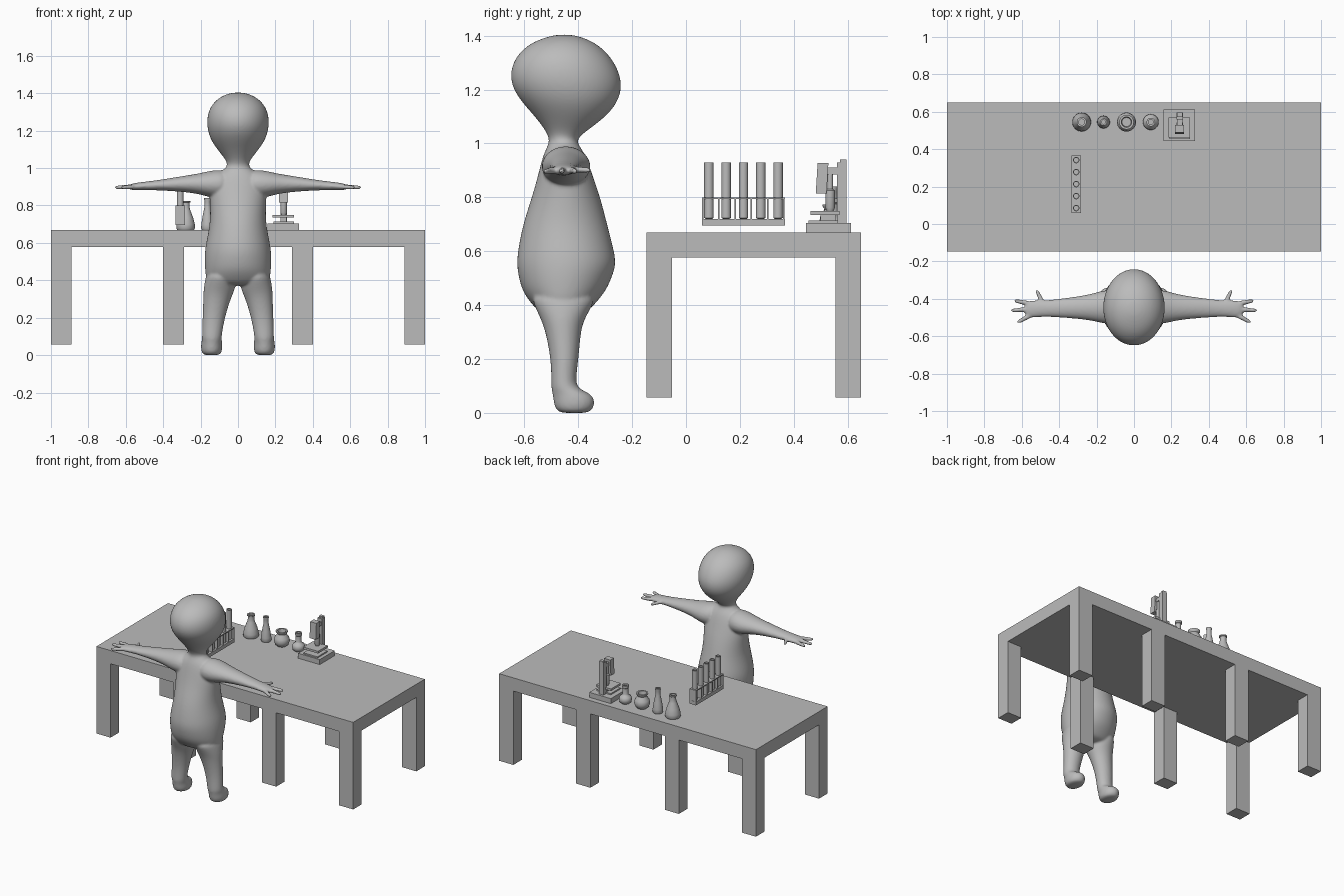
import bpy, bmesh, math
from mathutils import Vector

grey = bpy.data.materials.new("plain_grey")
grey.diffuse_color = (0.5, 0.5, 0.5, 1)


def finish(name, bm, smooth=False):
    bmesh.ops.recalc_face_normals(bm, faces=bm.faces)
    me = bpy.data.meshes.new(name)
    bm.to_mesh(me)
    bm.free()
    me.materials.append(grey)
    ob = bpy.data.objects.new(name, me)
    bpy.context.collection.objects.link(ob)
    if smooth:
        bpy.ops.object.select_all(action='DESELECT')
        ob.select_set(True)
        bpy.context.view_layer.objects.active = ob
        bpy.ops.object.shade_smooth_by_angle(angle=math.radians(40))
    return ob


def box(bm, x0, x1, y0, y1, z0, z1):
    v = bmesh.ops.create_cube(bm, size=1)['verts']
    for p in v:
        p.co = ((x0 + x1) / 2 + p.co.x * (x1 - x0),
                (y0 + y1) / 2 + p.co.y * (y1 - y0),
                (z0 + z1) / 2 + p.co.z * (z1 - z0))
    return v


def loft(bm, rings, n=24):
    """Closed tube through elliptical rings given as (centre, u, v)."""
    loops = []
    for c, u, v in rings:
        c, u, v = Vector(c), Vector(u), Vector(v)
        loops.append([bm.verts.new(c + u * math.cos(2 * math.pi * i / n)
                                   + v * math.sin(2 * math.pi * i / n)) for i in range(n)])
    for a, b in zip(loops, loops[1:]):
        for i in range(n):
            j = (i + 1) % n
            bm.faces.new((a[i], a[j], b[j], b[i]))
    bm.faces.new(loops[0])
    bm.faces.new(loops[-1])


def upright(bm, rows):
    """Rows of (z, centre x, half width, y min, y max)."""
    loft(bm, [((cx, (a + b) / 2, z), (rx, 0, 0), (0, (b - a) / 2, 0))
              for z, cx, rx, a, b in rows])


def finger(bm, a, b, r):
    a, b = Vector(a), Vector(b)
    d = (b - a).normalized()
    side = d.cross(Vector((0, 0, 1)))
    up = Vector((0, 0, 1))
    loft(bm, [(a.lerp(b, t), side * r * k, up * r * k)
              for t, k in ((0, 1.2), (.35, 1.05), (.7, .95), (.93, .85), (1, .4))], 12)


def lathe(name, x, y, z, profile, n=32):
    bm = bmesh.new()
    loft(bm, [((x, y, z + h), (r, 0, 0), (0, r, 0)) for r, h in profile], n)
    return finish(name, bm, True)


# Table top and eight legs
bm = bmesh.new()
box(bm, -1, 1, -.147, .65, .577, .67)
finish("table_top", bm)
bm = bmesh.new()
for x0 in (-1, -.4, .29, .89):
    for y0 in (-.147, .555):
        box(bm, x0, x0 + .11, y0, y0 + .095, .057, .577)
finish("table_legs", bm)

# Figure: head and torso
bm = bmesh.new()
upright(bm, [(.37, 0, .13, -.54, -.37), (.4, 0, .172, -.571, -.341),
             (.45, 0, .177, -.608, -.297), (.5, 0, .18, -.622, -.275),
             (.55, 0, .179, -.63, -.257), (.6, 0, .172, -.626, -.265),
             (.7, 0, .15, -.607, -.291), (.8, 0, .15, -.573, -.317),
             (.87, 0, .155, -.553, -.342), (.93, 0, .145, -.538, -.362),
             (.97, 0, .11, -.525, -.38), (1.0, 0, .065, -.509, -.402),
             (1.02, 0, .056, -.509, -.402), (1.05, 0, .07, -.523, -.363),
             (1.1, 0, .112, -.562, -.295), (1.15, 0, .146, -.608, -.254),
             (1.2, 0, .163, -.643, -.237), (1.25, 0, .168, -.655, -.241),
             (1.3, 0, .16, -.644, -.264), (1.34, 0, .14, -.617, -.295),
             (1.375, 0, .104, -.573, -.338), (1.396, 0, .06, -.515, -.39),
             (1.404, 0, .02, -.475, -.43)])
for s in (1, -1):
    # Leg and foot
    upright(bm, [(z, s * cx, rx, a, b) for z, cx, rx, a, b in (
        (.45, .09, .075, -.58, -.33), (.4, .095, .082, -.565, -.345),
        (.35, .1, .085, -.54, -.376), (.3, .113, .073, -.521, -.391),
        (.2, .13, .06, -.502, -.398), (.12, .138, .053, -.5, -.41),
        (.09, .14, .053, -.5, -.4), (.075, .14, .055, -.497, -.36),
        (.055, .141, .057, -.493, -.34), (.028, .141, .057, -.49, -.339),
        (.008, .141, .05, -.48, -.35), (-.001, .141, .035, -.46, -.37))])
    # Arm and palm
    loft(bm, [((s * x, y, z), (0, ry, 0), (0, 0, rz)) for x, y, z, ry, rz in (
        (.05, -.45, .915, .085, .075), (.12, -.445, .915, .092, .076),
        (.17, -.443, .915, .088, .066), (.22, -.445, .916, .073, .053),
        (.3, -.447, .915, .06, .042), (.4, -.45, .91, .05, .03),
        (.47, -.452, .906, .044, .024), (.52, -.453, .903, .046, .022),
        (.56, -.456, .9, .046, .019), (.585, -.458, .899, .035, .012))])
    # Fingers and thumb
    for a, b in (((.555, -.425, .9), (.642, -.41, .897)),
                 ((.565, -.457, .9), (.66, -.462, .897)),
                 ((.55, -.487, .9), (.625, -.527, .897)),
                 ((.485, -.43, .904), (.522, -.352, .9))):
        finger(bm, (s * a[0], *a[1:]), (s * b[0], *b[1:]), .0125)
figure = finish("figure", bm)
m = figure.modifiers.new("round", 'SUBSURF')
m.levels = m.render_levels = 2
m = figure.modifiers.new("fuse", 'REMESH')
m.mode, m.voxel_size, m.use_smooth_shade = 'VOXEL', .007, True
m = figure.modifiers.new("soften", 'SMOOTH')
m.factor, m.iterations = .5, 6

# Test tube rack: base, thin upper plate, dividers
bm = bmesh.new()
rx0, rx1 = -.334, -.284
box(bm, rx0, rx1, .059, .367, .695, .72)
box(bm, rx0, rx1, .059, .367, .793, .8)
for i in range(6):
    y = .062 + i * .0602
    box(bm, rx0, rx1, y - .003, y + .003, .72, .793)
finish("tube_rack", bm)
for i in range(5):
    lathe("test_tube", -.309, .085 + i * .0642, .72,
          [(.012, 0), (.0175, .004), (.0175, .21), (.012, .21), (.012, .03)], 20)

# Glassware: open vessels turned from profiles
fy = .545
lathe("conical_flask", -.28, fy, .67,
      [(.045, 0), (.05, .008), (.049, .03), (.04, .065), (.025, .105), (.021, .12),
       (.021, .145), (.026, .148), (.026, .155), (.016, .155), (.016, .12)])
lathe("tall_flask", -.163, fy, .67,
      [(.03, 0), (.034, .008), (.033, .03), (.026, .075), (.017, .12), (.015, .15),
       (.019, .165), (.019, .17), (.011, .17), (.011, .13)])
lathe("round_flask", -.04, fy, .67,
      [(.03, 0), (.043, .012), (.051, .035), (.047, .058), (.034, .075), (.03, .085),
       (.039, .098), (.039, .104), (.028, .104), (.024, .08)])
lathe("necked_flask", .09, fy, .67,
      [(.028, 0), (.038, .01), (.042, .028), (.036, .047), (.022, .056), (.018, .065),
       (.018, .105), (.023, .11), (.023, .125), (.013, .125), (.013, .09)])

# Microscope: base, stage, post, arm and head
bm = bmesh.new()
box(bm, .157, .325, .445, .612, .67, .705)
box(bm, .19, .3, .455, .565, .705, .714)
box(bm, .228, .26, .5, .555, .714, .735)
box(bm, .185, .3, .462, .57, .735, .75)
box(bm, .226, .262, .56, .595, .705, .93)
box(bm, .23, .258, .572, .595, .93, .94)
box(bm, .23, .258, .522, .565, .885, .91)
head = box(bm, .22, .268, .485, .525, .815, .928)
for v in head:
    v.co.y += (v.co.z - .87) * .06
finish("microscope_frame", bm)
lathe("microscope_objective", .244, .535, .75,
      [(.013, 0), (.018, .012), (.018, .075), (.011, .08), (.011, .14)], 20)
